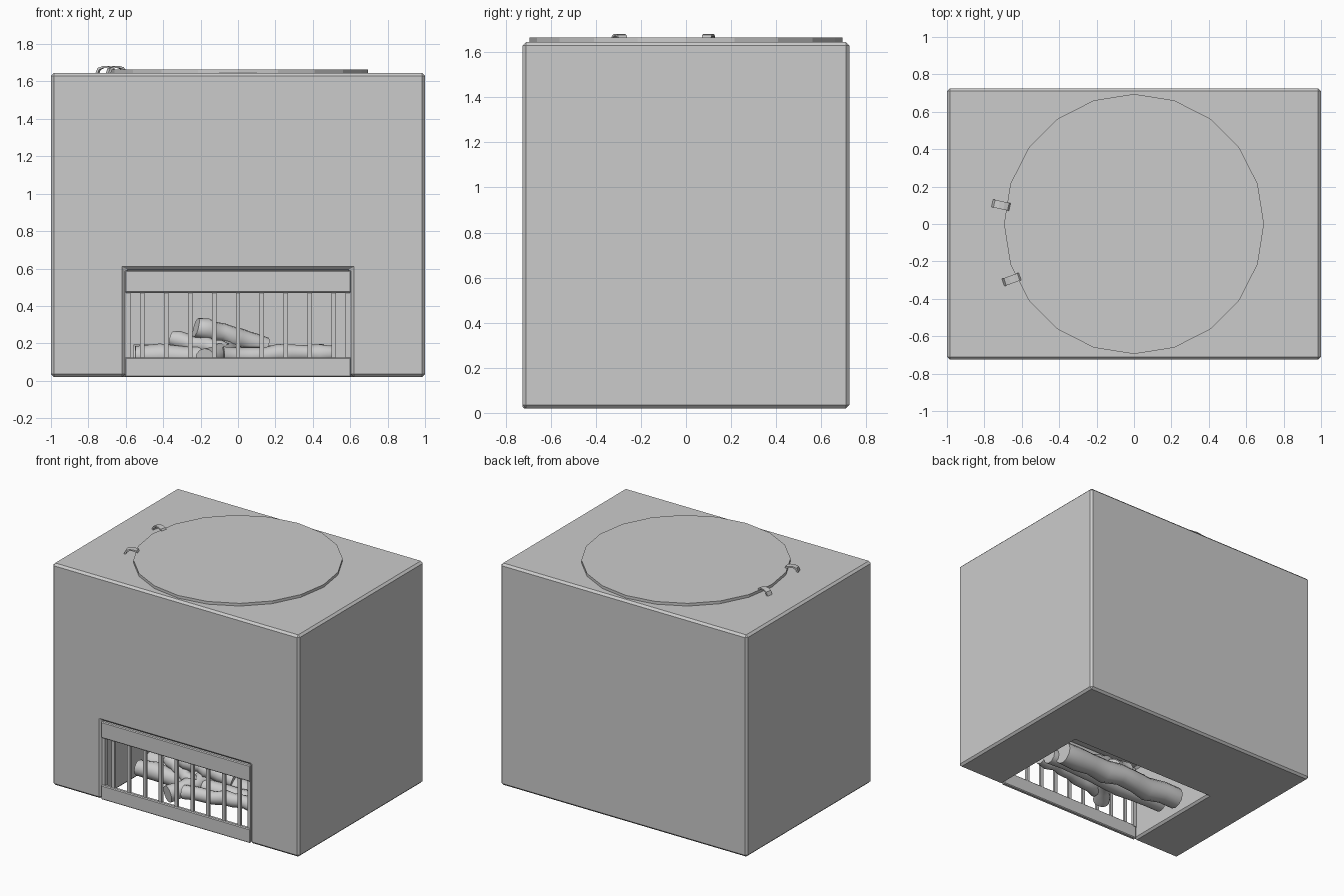
import bpy, bmesh, math, random
from mathutils import Vector

if "Cube" in bpy.data.objects:
    bpy.data.objects.remove(bpy.data.objects["Cube"])

random.seed(4)


def finish(bm, name, smooth=False):
    bmesh.ops.recalc_face_normals(bm, faces=bm.faces)
    me = bpy.data.meshes.new(name)
    bm.to_mesh(me)
    bm.free()
    ob = bpy.data.objects.new(name, me)
    bpy.context.collection.objects.link(ob)
    for p in me.polygons:
        p.use_smooth = smooth and len(p.vertices) == 4
    return ob


def box(name, x0, x1, y0, y1, z0, z1, bevel=0):
    bm = bmesh.new()
    bmesh.ops.create_cube(bm, size=1)
    for v in bm.verts:
        v.co = ((x0 + x1) / 2 + v.co.x * (x1 - x0),
                (y0 + y1) / 2 + v.co.y * (y1 - y0),
                (z0 + z1) / 2 + v.co.z * (z1 - z0))
    ob = finish(bm, name)
    if bevel:
        m = ob.modifiers.new("bevel", 'BEVEL')
        m.width, m.segments = bevel, 1
    return ob


def log(name, a, b, r, bend=0.015, sides=12, rings=9):
    """Lumpy, slightly crooked cylinder from a to b."""
    a, b = Vector(a), Vector(b)
    axis = (b - a).normalized()
    u = axis.cross(Vector((0, 0, 1))).normalized()
    w = axis.cross(u)
    bm = bmesh.new()
    loops = []
    for i in range(rings):
        t = i / (rings - 1)
        c = a.lerp(b, t)
        c = c + u * random.uniform(-bend, bend) + w * random.uniform(-bend, bend) * 0.5
        rr = r * random.uniform(0.88, 1.08)
        ring = []
        for k in range(sides):
            g = 2 * math.pi * k / sides
            ring.append(bm.verts.new(c + (u * math.cos(g) + w * math.sin(g)) * rr))
        loops.append(ring)
    for p, q in zip(loops, loops[1:]):
        for k in range(sides):
            n = (k + 1) % sides
            bm.faces.new((p[k], p[n], q[n], q[k]))
    bm.faces.new(loops[0])
    bm.faces.new(loops[-1])
    return finish(bm, name, True)


# stone body with the fire opening cut through the front and floor
body = box("stove_body", -1, 1, -0.725, 0.725, 0.02, 1.645)
cutter = box("opening_cutter", -0.605, 0.605, -1, 0.08, -0.5, 0.595)
cutter.hide_render = True
cutter.hide_viewport = True
m = body.modifiers.new("opening", 'BOOLEAN')
m.operation, m.object, m.solver = 'DIFFERENCE', cutter, 'EXACT'
m = body.modifiers.new("bevel", 'BEVEL')
m.width, m.segments, m.limit_method = 0.015, 1, 'ANGLE'

# fire grate: two rails with returns at the sides, and upright bars
for name, z0, z1 in (("grate_bottom_rail", 0.02, 0.125), ("grate_top_rail", 0.47, 0.59)):
    box(name, -0.605, 0.605, -0.725, -0.695, z0, z1, 0.006)
for i in range(9):
    x = (i - 4) * 0.128
    box("grate_bar", x - 0.012, x + 0.012, -0.718, -0.7, 0.11, 0.48)
for s in (-1, 1):
    x = s * 0.59
    box("grate_end_post", x - 0.014, x + 0.014, -0.715, -0.69, 0.11, 0.48)

# firewood
log("log_back", (-0.56, -0.22, 0.11), (0.46, -0.22, 0.11), 0.08)
log("log_middle", (-0.55, -0.36, 0.13), (0.50, -0.33, 0.12), 0.06)
log("log_front", (-0.08, -0.50, 0.13), (0.50, -0.42, 0.15), 0.05)
log("log_crossing", (-0.17, -0.57, 0.12), (0.02, -0.22, 0.17), 0.058)
log("log_short", (-0.35, -0.30, 0.22), (-0.06, -0.42, 0.165), 0.045)
log("log_top", (-0.22, -0.36, 0.29), (0.15, -0.26, 0.19), 0.053)

# round cooking plate
bm = bmesh.new()
bmesh.ops.create_cone(bm, cap_ends=True, segments=20, radius1=0.695, radius2=0.695, depth=0.027)
plate = finish(bm, "cooking_plate")
v = plate.data.vertices[0].co
plate.rotation_euler.z = -math.atan2(v.y, v.x)
plate.location.z = 1.6515

# arched hinges: a bent strip from the plate down to the body
arch = [(-0.045, 1.662), (-0.035, 1.676), (-0.012, 1.682), (0.015, 1.682),
        (0.042, 1.672), (0.055, 1.64)]
for hx, hy, ang in ((-0.706, 0.10, 168), (-0.65, -0.295, 200)):
    bm = bmesh.new()
    rows = []
    for r, z in arch:
        rows.append([bm.verts.new((r * k, s * 0.021, z - d))
                     for s, k, d in ((-1, 1, 0), (1, 1, 0), (1, 0.8, 0.01), (-1, 0.8, 0.01))])
    for p, q in zip(rows, rows[1:]):
        for k in range(4):
            n = (k + 1) % 4
            bm.faces.new((p[k], p[n], q[n], q[k]))
    bm.faces.new(rows[0])
    bm.faces.new(rows[-1])
    hinge = finish(bm, "plate_hinge")
    hinge.location = (hx, hy, 0)
    hinge.rotation_euler.z = math.radians(ang)
